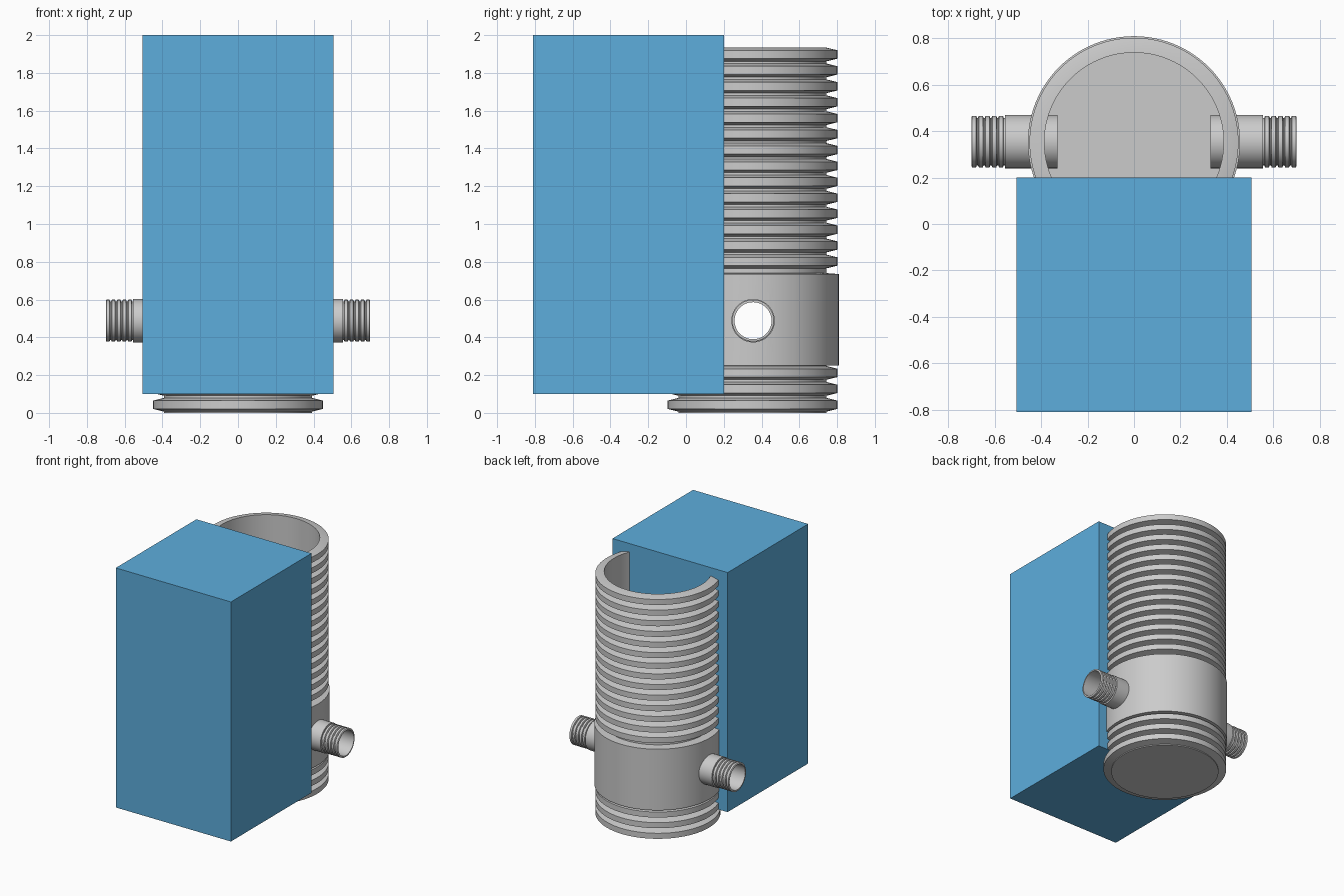
import bpy, bmesh, math
from mathutils import Matrix

if "Cube" in bpy.data.objects:
    bpy.data.objects.remove(bpy.data.objects["Cube"])

CY = 0.352          # chamber axis in y
PORT_Y, PORT_Z = 0.355, 0.488


def finish(name, bm):
    bmesh.ops.recalc_face_normals(bm, faces=bm.faces)
    me = bpy.data.meshes.new(name)
    bm.to_mesh(me)
    bm.free()
    ob = bpy.data.objects.new(name, me)
    bpy.context.collection.objects.link(ob)
    return ob


def lathe(name, profile, n, loop, matrix):
    """Revolve (radius, height) points around z; close as a loop or with end caps."""
    bm = bmesh.new()
    rings = [[bm.verts.new((r * math.cos(math.tau * i / n), r * math.sin(math.tau * i / n), z))
              for i in range(n)] for r, z in profile]
    pairs = list(zip(rings, rings[1:]))
    if loop:
        pairs.append((rings[-1], rings[0]))
    else:
        bm.faces.new(rings[0])
        bm.faces.new(rings[-1])
    for a, b in pairs:
        for i in range(n):
            j = (i + 1) % n
            bm.faces.new((a[i], a[j], b[j], b[i]))
    bm.transform(matrix)
    return finish(name, bm)


def apply_modifiers(ob):
    bpy.context.view_layer.update()
    bpy.context.view_layer.objects.active = ob
    for m in list(ob.modifiers):
        bpy.ops.object.modifier_apply(modifier=m.name)


def smooth(ob, angle=30):
    bpy.ops.object.select_all(action='DESELECT')
    ob.select_set(True)
    bpy.context.view_layer.objects.active = ob
    bpy.ops.object.shade_smooth_by_angle(angle=math.radians(angle))


def cut(ob, cutter):
    """Subtract cutter; use the second solver if the first yields nothing."""
    backup = ob.data.copy()
    for solver in ('EXACT', 'MANIFOLD'):
        m = ob.modifiers.new("cut", 'BOOLEAN')
        m.operation, m.solver, m.object = 'DIFFERENCE', solver, cutter
        apply_modifiers(ob)
        if len(ob.data.polygons) > 500:
            return
        ob.data = backup.copy()


# Blue block in front of the cut chamber
bm = bmesh.new()
bmesh.ops.create_cube(bm, size=1, matrix=Matrix.Translation((0, -0.305, 1.05))
                      @ Matrix.Diagonal((1.01, 1.01, 1.9, 1)))
block = finish("section_block", bm)

# Ribbed chamber with closed floor and plain sleeve between the ribs
R_GROOVE, R_RIB, R_IN, PITCH = 0.393, 0.45, 0.386, 0.0843
profile = [(R_GROOVE, 0)]
for k in range(23):
    z = 0.043 + PITCH * k
    if k == 3:
        profile += [(R_GROOVE, 0.25), (0.457, 0.25), (0.457, 0.735), (R_GROOVE, 0.74)]
    if 3 <= k <= 8:
        continue
    profile += [(R_GROOVE, z - 0.036), (R_RIB, z - 0.022),
                (R_RIB, z + 0.022), (R_GROOVE, z + 0.036)]
profile += [(R_IN, profile[-1][1]), (R_IN, 0.02)]
chamber = lathe("chamber", profile, 96, False, Matrix.Translation((0, CY, 0)))

# Bore through both chamber walls
to_x = Matrix.Translation((0, PORT_Y, PORT_Z)) @ Matrix.Rotation(math.pi / 2, 4, 'Y')
bore = lathe("bore_cutter", [(0.105, -0.55), (0.105, 0.55)], 48, False, to_x)
bore.hide_render = True
cut(chamber, block)
cut(chamber, bore)
bpy.data.objects.remove(bore)
smooth(chamber)

blue = bpy.data.materials.new("blue")
blue.diffuse_color = (0.11, 0.42, 0.72, 1)
blue.use_nodes = True
blue.node_tree.nodes["Principled BSDF"].inputs["Base Color"].default_value = blue.diffuse_color
block.data.materials.append(blue)

# Side pipes: plain socket, then five small ribs, mirrored
pipe = [(0.098, 0.33), (0.115, 0.33), (0.115, 0.555)]
for k in range(5):
    x = 0.555 + 0.029 * k
    pipe += [(0.102, x + 0.001), (0.102, x + 0.006), (0.111, x + 0.009), (0.111, x + 0.026)]
pipe += [(0.106, 0.70), (0.098, 0.70)]
side = lathe("side_pipes", pipe, 48, True, to_x)
side.modifiers.new("mirror", 'MIRROR').use_axis[0] = True
apply_modifiers(side)
smooth(side)
